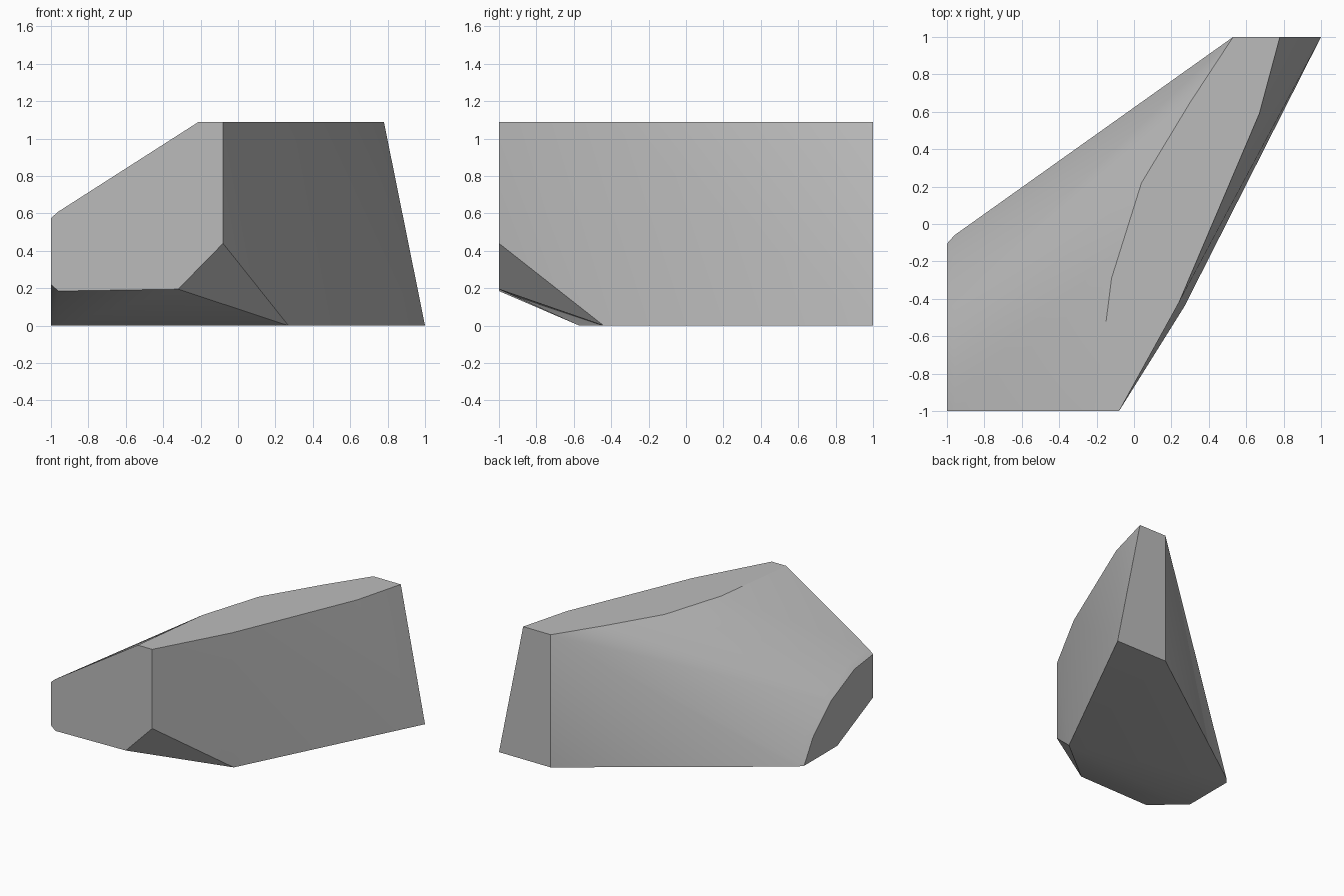
import bpy
import bmesh
import math

HEIGHT = 1.09

default_cube = bpy.data.objects.get("Cube")
if default_cube:
    bpy.data.objects.remove(default_cube, do_unlink=True)


def make_material(name, color):
    material = bpy.data.materials.new(name)
    material.use_nodes = True
    material.diffuse_color = color
    material.node_tree.nodes["Principled BSDF"].inputs["Base Color"].default_value = color
    return material


def hull_solid(name, points, material):
    """Wrap a convex skin around the outline points and merge its flat facets."""
    bm = bmesh.new()
    for point in points:
        bm.verts.new(point)
    result = bmesh.ops.convex_hull(bm, input=bm.verts)
    unused = {v for key in ("geom_interior", "geom_unused") for v in result[key]
              if isinstance(v, bmesh.types.BMVert)}
    bmesh.ops.delete(bm, geom=list(unused), context="VERTS")
    bmesh.ops.dissolve_limit(bm, angle_limit=math.radians(1), verts=bm.verts, edges=bm.edges)
    bmesh.ops.recalc_face_normals(bm, faces=bm.faces)
    mesh = bpy.data.meshes.new(name)
    bm.to_mesh(mesh)
    bm.free()
    mesh.materials.append(material)
    solid = bpy.data.objects.new(name, mesh)
    bpy.context.collection.objects.link(solid)
    return solid


# Flat top outline: bent straight side, then the curved shoulder
top_side = [(-0.08, -1), (0.24, -0.42), (0.67, 0.59), (0.78, 1)]
top_shoulder = [(0.53, 1), (0.3, 0.65), (0.04, 0.22), (-0.12, -0.29), (-0.21, -1)]
points = [(x, y, HEIGHT) for x, y in top_side + top_shoulder]

# Base outline along the long side and the back
points += [(x, y, 0) for x, y in [(0.27, -0.44), (1, 1), (0.53, 1)]]

# Front face corners above the undercut
points += [(x, -1, z) for x, z in [(-0.08, 0.44), (-0.32, 0.195)]]

# Small end face and the slightly larger rim that bevels it
end_face = [(-1, 0.22), (-1, 0.575), (-0.76, 0.545), (-0.455, 0.4),
            (-0.22, 0.19), (-0.105, 0), (-0.535, 0)]
end_rim = [(-1, 0.185), (-1, 0.61), (-0.74, 0.58), (-0.43, 0.43),
           (-0.18, 0.21), (-0.06, 0), (-0.57, 0)]
for x, outline in ((-1, end_face), (-0.96, end_rim)):
    points += [(x, y, z) for y, z in outline]

grey = make_material("stone grey", (0.5, 0.5, 0.5, 1))
block = hull_solid("faceted_block", points, grey)

# Soft shading over the curved shoulder, crisp edges elsewhere
bpy.ops.object.select_all(action="DESELECT")
block.select_set(True)
bpy.context.view_layer.objects.active = block
bpy.ops.object.shade_smooth_by_angle(angle=math.radians(30))
